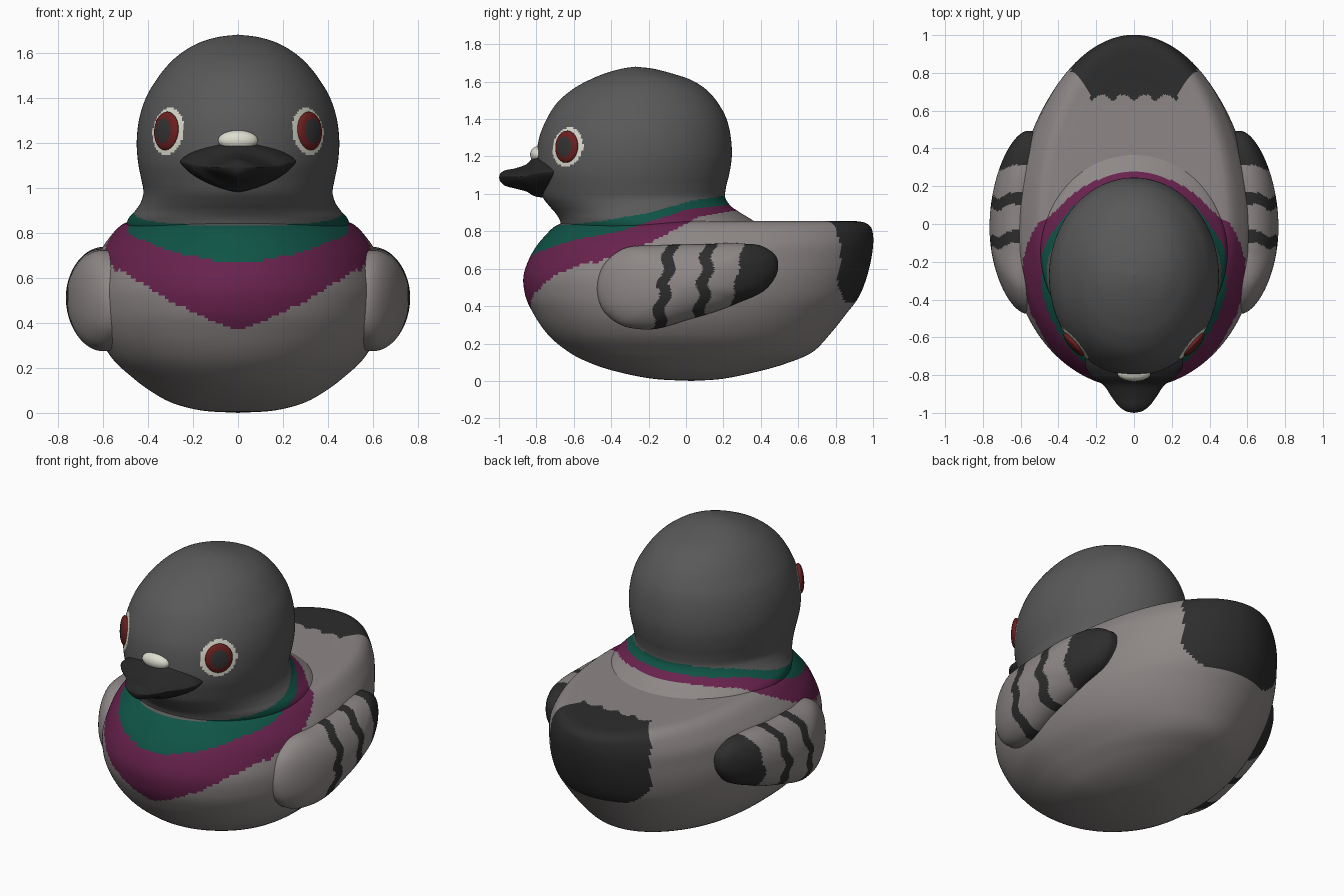
import bpy, bmesh, math
from mathutils import Vector, Matrix

if "Cube" in bpy.data.objects:
    bpy.data.objects.remove(bpy.data.objects["Cube"])

COLOURS = {
    "slate_grey": (0.10, 0.10, 0.10), "body_grey": (0.27, 0.245, 0.24),
    "neck_green": (0.005, 0.088, 0.062), "collar_purple": (0.14, 0.016, 0.075),
    "charcoal": (0.026, 0.026, 0.026), "cream_white": (0.72, 0.72, 0.62),
    "eye_red": (0.15, 0.014, 0.014), "beak_black": (0.020, 0.020, 0.020),
    "pupil_grey": (0.035, 0.035, 0.035),
}
MATS = {}
for name, c in COLOURS.items():
    MATS[name] = bpy.data.materials.new(name)
    MATS[name].diffuse_color = (*c, 1)


def smooth_path(rows, n, closed=False):
    """Resample control rows evenly along a smooth curve (Hermite, chord length)."""
    if closed:
        rows = rows[-3:] + rows + rows[:4]
    P = [Vector(r) for r in rows]
    h = [max((b - a).length, 1e-6) for a, b in zip(P, P[1:])]
    d = [(b - a) / s for a, b, s in zip(P, P[1:], h)]
    T = [d[0]] + [(d[i - 1] * h[i] + d[i] * h[i - 1]) / (h[i - 1] + h[i])
                  for i in range(1, len(d))] + [d[-1]]
    first, last = (3, len(P) - 4) if closed else (0, len(P) - 1)
    total = sum(h[first:last])
    out = []
    for k in range(n):
        s = total * k / (n if closed else n - 1)
        i = first
        while i < last - 1 and s > h[i]:
            s -= h[i]
            i += 1
        u = min(s / h[i], 1)
        out.append(P[i] * (1 + 2 * u) * (1 - u) ** 2 + P[i + 1] * u * u * (3 - 2 * u)
                   + (T[i] * u * (1 - u) ** 2 + T[i + 1] * u * u * (u - 1)) * h[i])
    return out


def loft(name, rings, paint):
    """Skin closed rings of points; paint(centre) gives the colour of a face."""
    bm = bmesh.new()
    vs = [[bm.verts.new(p) for p in r] for r in rings]
    n = len(rings[0])
    for a, b in zip(vs, vs[1:]):
        for j in range(n):
            k = (j + 1) % n
            bm.faces.new((a[j], a[k], b[k], b[j]))
    for r in (vs[0], vs[-1]):
        bm.faces.new(r)
    return finish(name, bm, paint)


def finish(name, bm, paint):
    bmesh.ops.remove_doubles(bm, verts=bm.verts, dist=1e-5)
    bmesh.ops.recalc_face_normals(bm, faces=bm.faces)
    used = []
    for f in bm.faces:
        m = paint(f.calc_center_median())
        if m not in used:
            used.append(m)
        f.material_index = used.index(m)
        f.smooth = True
    me = bpy.data.meshes.new(name)
    bm.to_mesh(me)
    bm.free()
    for m in used:
        me.materials.append(MATS[m])
    ob = bpy.data.objects.new(name, me)
    bpy.context.collection.objects.link(ob)
    return ob


def slices(rows, n, seg, skew=0):
    """Horizontal egg slices from rows of (z, front y, back y, half width);
    skew moves the widest point forward."""
    rings = []
    for z, yf, yb, w in smooth_path(rows, n):
        yc = (yf + yb) / 2 - skew * (yb - yf)
        ring = []
        for j in range(seg):
            a = 2 * math.pi * j / seg
            s = math.sin(a)
            ring.append((max(w, 0) * math.cos(a), yc + s * (yb - yc if s > 0 else yc - yf), z))
        rings.append(ring)
    return rings


def interp(pts, y):
    if y <= pts[0][0]:
        return pts[0][1]
    for (a, p), (b, q) in zip(pts, pts[1:]):
        if y <= b:
            return p + (q - p) * (y - a) / (b - a)
    return pts[-1][1]


# Collar boundaries: height against y (and against |x| across the chest)
GREEN_TOP = [(-.67, .83), (-.46, .853), (-.19, .90), (.02, .96), (.2, .99)]
GREEN_LOW = [(-.83, .67), (-.79, .69), (-.59, .757), (-.35, .80), (0, .915), (.26, .945)]
PURPLE_LOW = [(-.57, .60), (-.35, .68), (-.19, .74), (.075, .88), (.26, .91)]
PURPLE_CHEST = [(0, .37), (.1, .40), (.2, .45), (.3, .495), (.4, .56), (.5, .62), (.57, .66)]
EYE = Vector((.318, -.638, 1.252))


def plumage(c):
    ax = abs(c.x)
    if c.z > 1.1 and (Vector((ax, c.y, c.z)) - EYE).length < .106:
        return "cream_white"
    jag = .035 * abs(math.sin(c.x * 28))
    if (c.y > .65 + jag + 1.4 * max(0, ax - .22) and ax < .335
            and c.z > .415 + 3 * max(0, ax - .15) ** 2):
        return "charcoal"
    if c.z > interp(GREEN_TOP, c.y):
        return "slate_grey"
    if c.z > interp(GREEN_LOW, c.y):
        return "neck_green"
    if c.z > (interp(PURPLE_CHEST, ax) if c.y < -.5 else interp(PURPLE_LOW, c.y)):
        return "collar_purple"
    return "body_grey"


# Body with flat-topped tail
loft("body", slices([
    (0, .03, .03, 0), (.012, -.18, .20, .17), (.04, -.33, .34, .28), (.095, -.51, .54, .385),
    (.15, -.62, .67, .46), (.25, -.74, .77, .565), (.35, -.81, .85, .62), (.46, -.86, .93, .645),
    (.55, -.87, .965, .648), (.65, -.84, .99, .63), (.72, -.80, 1.0, .61), (.78, -.75, 1.0, .57),
    (.82, -.71, .99, .535), (.842, -.67, .965, .505), (.852, -.62, .93, .47),
    (.854, -.55, .87, .42), (.854, -.4, .75, .33), (.854, .1, .2, 0)],
    200, 240, .085), plumage)

# Head and neck
loft("head", slices([
    (.80, -.66, .42, .485), (.83, -.667, .40, .495), (.86, -.675, .355, .488),
    (.90, -.70, .29, .455),
    (.94, -.735, .235, .43), (.98, -.765, .21, .42), (1.04, -.785, .215, .43),
    (1.1, -.80, .23, .442), (1.2, -.80, .245, .45), (1.3, -.785, .24, .44),
    (1.4, -.745, .217, .409), (1.48, -.695, .175, .362), (1.56, -.605, .105, .297),
    (1.61, -.515, .025, .235), (1.645, -.43, -.08, .17), (1.67, -.34, -.18, .085),
    (1.68, -.27, -.27, 0)],
    150, 240), plumage)


# Wings: domed outline with wavy bars and a dark tip
def wing_paint(c):
    wave = .014 * math.sin(c.z * 45)
    if c.y > .24 + .2 * (c.z - .4) + .5 * wave:
        return "charcoal"
    for mid, slope in ((-.115, .16), (.095, .12)):
        if abs(c.y - mid - slope * (c.z - .5) - wave) < .032:
            return "charcoal"
    return "body_grey"


outline = smooth_path([
    (-.475, .49), (-.44, .62), (-.35, .70), (-.14, .725), (.08, .73), (.29, .735), (.42, .715),
    (.485, .66), (.49, .59), (.45, .515), (.26, .41), (.02, .33), (-.22, .275), (-.36, .305),
    (-.45, .39)], 200, closed=True)
for side, label in ((1, "right"), (-1, "left")):
    rings = []
    for k in range(-3, 46):
        t = max(k, 0) / 45 * math.pi / 2
        s, x = math.cos(t) ** 1.05, .61 + min(k, 0) * .03 + .155 * math.sin(t)
        ring = []
        for p in outline:
            y, z = p.x * s - .03 * (1 - s), .51 + (p.y - .51) * s
            ring.append((side * (x - .2 * y * y), y, z))
        rings.append(ring)
    loft(label + "_wing", rings, wing_paint)

# Beak: rounded diamond sections along y
beak = []
for y, w, zt, zb in smooth_path([
        (-.68, .255, 1.23, .975), (-.76, .255, 1.22, .98), (-.80, .23, 1.205, .985),
        (-.86, .155, 1.155, 1.015), (-.92, .115, 1.135, 1.03), (-.97, .075, 1.125, 1.045),
        (-.992, .04, 1.11, 1.065), (-1.0, 0, 1.088, 1.088)], 40):
    ring, zm = [], zb + (zt - zb) * .57
    for j in range(64):
        a = 2 * math.pi * j / 64
        ca, sa = math.cos(a), math.sin(a)
        h = zt - zm if sa > 0 else zm - zb
        e = 1.6 if sa > 0 else 1.4
        ring.append((max(w, 0) * math.copysign(abs(ca) ** 1.4, ca), y,
                     zm + h * math.copysign(abs(sa) ** e, sa)))
    beak.append(ring)
loft("beak", beak, lambda c: "beak_black")


def ellipsoid(name, matrix, radii, paint):
    bm = bmesh.new()
    bmesh.ops.create_uvsphere(bm, u_segments=48, v_segments=32, radius=1)
    ob = finish(name, bm, paint)
    ob.data.transform(matrix @ Matrix.Diagonal((*radii, 1)))
    return ob


# Pale patch over the beak
ellipsoid("beak_patch", Matrix.Translation((0, -.79, 1.21)), (.088, .043, .045),
          lambda c: "cream_white")

# Eyes: red domes with a dark pupil around the outward pole
for side, label in ((1, "right"), (-1, "left")):
    facing = Vector((side * .75, -.66, .06)).to_track_quat("Z", "Y").to_matrix().to_4x4()
    centre = Matrix.Translation((side * EYE.x, EYE.y, EYE.z))
    ellipsoid(label + "_eye", centre @ facing, (.078, .086, .025),
              lambda c: "pupil_grey" if c.z > 0 and math.hypot(c.x, c.y) < .62 else "eye_red")

for m in bpy.data.materials:
    if m.users and not m.is_grease_pencil:
        m.use_nodes = True
        m.node_tree.nodes["Principled BSDF"].inputs["Base Color"].default_value = m.diffuse_color
